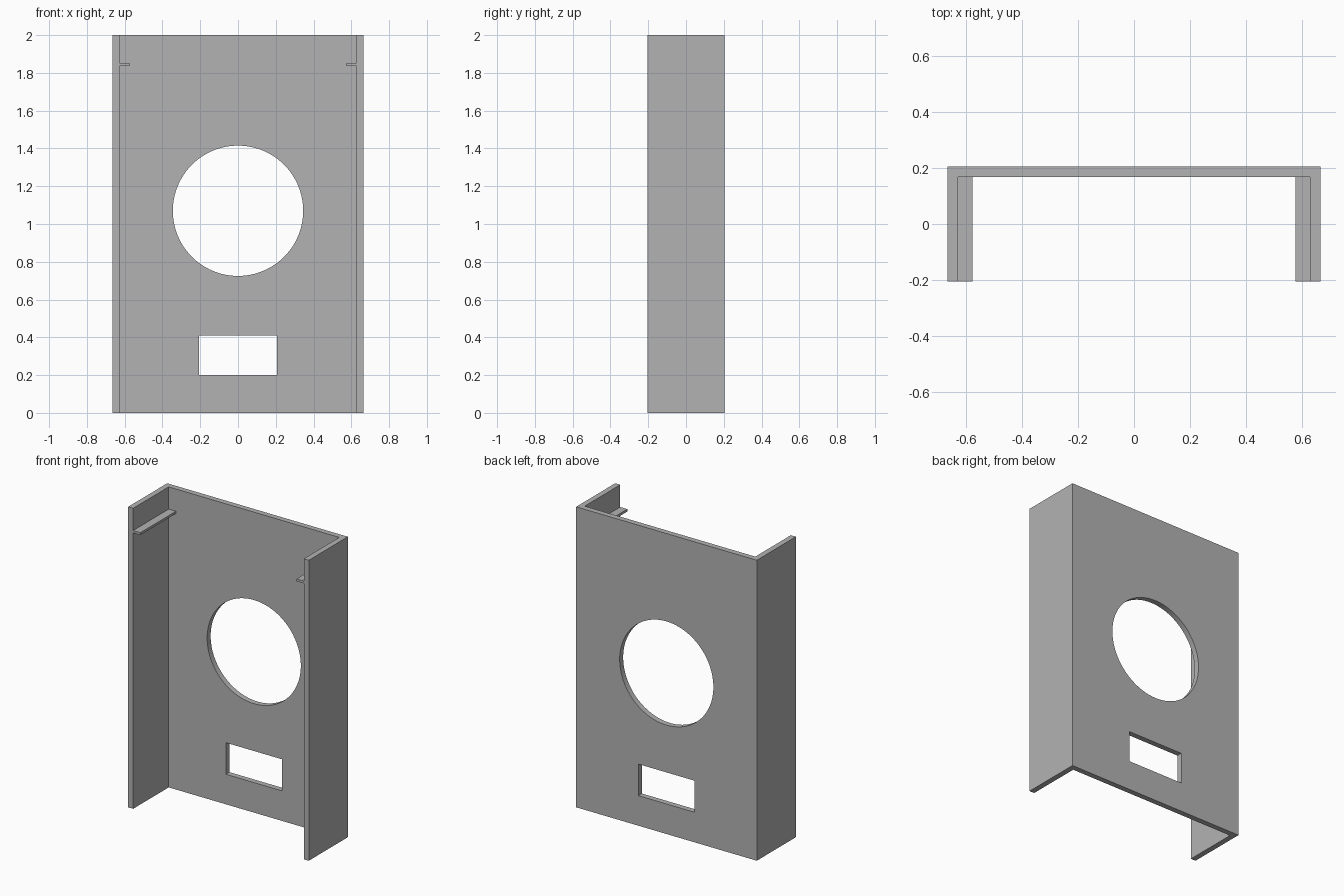
import bpy
import bmesh
import math

cube = bpy.data.objects.get("Cube")
if cube:
    bpy.data.objects.remove(cube, do_unlink=True)

HALF_W, HALF_D, HEIGHT, WALL = 0.665, 0.205, 2.0, 0.037
GREY = (0.45, 0.45, 0.45, 1.0)

grey = bpy.data.materials.new("grey")
grey.use_nodes = True
grey.diffuse_color = GREY
grey.node_tree.nodes["Principled BSDF"].inputs["Base Color"].default_value = GREY


def box(name, low, high):
    """Axis-aligned box between two corners."""
    centre = [(a + b) / 2 for a, b in zip(low, high)]
    bpy.ops.mesh.primitive_cube_add(size=1, location=centre)
    obj = bpy.context.object
    obj.name = name
    obj.scale = [b - a for a, b in zip(low, high)]
    bpy.ops.object.transform_apply(location=False, rotation=False, scale=True)
    obj.data.materials.append(grey)
    return obj


def prism(name, outline, height):
    """Floor outline raised straight up."""
    bm = bmesh.new()
    face = bm.faces.new([bm.verts.new((x, y, 0)) for x, y in outline])
    raised = bmesh.ops.extrude_face_region(bm, geom=[face])["geom"]
    verts = [v for v in raised if isinstance(v, bmesh.types.BMVert)]
    bmesh.ops.translate(bm, verts=verts, vec=(0, 0, height))
    bmesh.ops.recalc_face_normals(bm, faces=bm.faces)
    mesh = bpy.data.meshes.new(name)
    bm.to_mesh(mesh)
    bm.free()
    mesh.materials.append(grey)
    obj = bpy.data.objects.new(name, mesh)
    bpy.context.collection.objects.link(obj)
    return obj


# Channel-shaped casing: back panel with two side walls, open at the front
inner_x, inner_y = HALF_W - WALL, HALF_D - WALL
half = [(HALF_W, HALF_D), (HALF_W, -HALF_D), (inner_x, -HALF_D), (inner_x, inner_y)]
casing = prism("casing", half + [(-x, y) for x, y in reversed(half)], HEIGHT)

# Round opening and rectangular slot through the back panel
bpy.ops.mesh.primitive_cylinder_add(vertices=96, radius=0.345, depth=0.2,
                                    location=(0, HALF_D, 1.07),
                                    rotation=(math.pi / 2, 0, 0))
round_cutter = bpy.context.object
slot_cutter = box("slot_cutter", (-0.207, 0.1, 0.2), (0.207, 0.3, 0.41))
for cutter in (round_cutter, slot_cutter):
    cutter.hide_render = True
    cut = casing.modifiers.new("opening", 'BOOLEAN')
    cut.operation, cut.solver, cut.object = 'DIFFERENCE', 'EXACT', cutter
    bpy.context.view_layer.objects.active = casing
    bpy.ops.object.modifier_apply(modifier=cut.name)
    bpy.data.objects.remove(cutter, do_unlink=True)

bpy.ops.object.select_all(action='DESELECT')
casing.select_set(True)
bpy.context.view_layer.objects.active = casing
bpy.ops.object.shade_smooth_by_angle(angle=math.radians(30))

# Thin shelf rails near the top of each side wall
for side, sign in (("left", 1), ("right", -1)):
    xs = sorted((sign * 0.575, sign * inner_x))
    box(side + "_rail", (xs[0], -HALF_D, 1.836), (xs[1], inner_y, 1.852))
